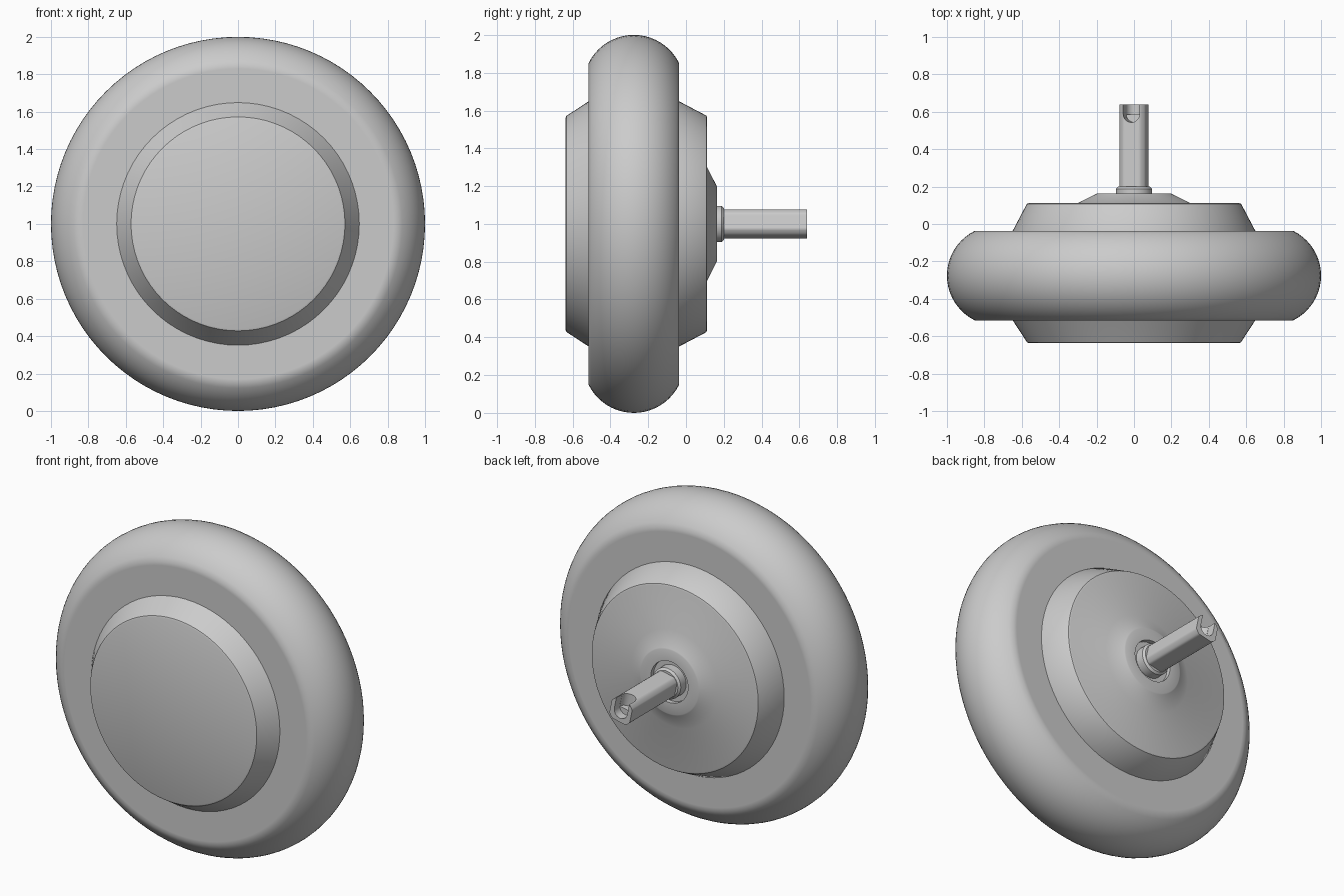
import bpy, bmesh, math
from mathutils import Matrix, Vector

if "Cube" in bpy.data.objects:
    bpy.data.objects.remove(bpy.data.objects["Cube"])

CZ = 1.0  # axle height
grey = bpy.data.materials.new("light_grey")
grey.diffuse_color = (0.6, 0.6, 0.6, 1)
grey.use_nodes = True
grey.node_tree.nodes["Principled BSDF"].inputs["Base Color"].default_value = grey.diffuse_color


def finish(name, bm, angle=30):
    bmesh.ops.remove_doubles(bm, verts=bm.verts, dist=1e-5)
    bmesh.ops.recalc_face_normals(bm, faces=bm.faces)
    me = bpy.data.meshes.new(name)
    bm.to_mesh(me)
    bm.free()
    ob = bpy.data.objects.new(name, me)
    bpy.context.collection.objects.link(ob)
    me.materials.append(grey)
    smooth(ob, angle)
    return ob


def smooth(ob, angle=30):
    bpy.ops.object.select_all(action='DESELECT')
    ob.select_set(True)
    bpy.context.view_layer.objects.active = ob
    bpy.ops.object.shade_smooth_by_angle(angle=math.radians(angle))


def lathe(name, profile, segs=72, closed=False, angle=30):
    """Spin (radius, y) points around the axle."""
    bm = bmesh.new()
    rings = []
    for r, y in profile:
        if r == 0:
            rings.append([bm.verts.new((0, y, CZ))] * segs)
        else:
            rings.append([bm.verts.new((r * math.cos(t), y, CZ + r * math.sin(t)))
                          for t in (2 * math.pi * i / segs for i in range(segs))])
    pairs = list(zip(rings, rings[1:]))
    if closed:
        pairs.append((rings[-1], rings[0]))
    for a, b in pairs:
        for i in range(segs):
            j = (i + 1) % segs
            bm.faces.new(list(dict.fromkeys((a[i], a[j], b[j], b[i]))))
    return finish(name, bm, angle)


def prism(name, pts, y0, y1):
    """Extrude an (x, z) outline along y."""
    bm = bmesh.new()
    f = bm.faces.new([bm.verts.new((x, y0, CZ + z)) for x, z in pts])
    out = bmesh.ops.extrude_face_region(bm, geom=[f])
    bmesh.ops.translate(bm, vec=(0, y1 - y0, 0),
                        verts=[v for v in out["geom"] if isinstance(v, bmesh.types.BMVert)])
    return finish(name, bm)


# Tyre: flat side walls and a round tread
Y0, Y1, R = -0.515, -0.037, 0.267
mid, half = (Y0 + Y1) / 2, (Y1 - Y0) / 2
end = math.asin(half / R)
tread = [(1 - R + R * math.cos(t), mid + R * math.sin(t))
         for t in (-end + 2 * end * i / 20 for i in range(21))]
lathe("tyre", [(0.60, Y0), (0.83, Y0)] + tread + [(0.83, Y1), (0.60, Y1)], 96, True)

# Hub casing with sloped shoulders, raised boss and a bearing groove
lathe("hub_casing", [
    (0, -0.637), (0.562, -0.637), (0.572, -0.633), (0.578, -0.623), (0.65, Y0 + 0.002),
    (0.65, Y1 - 0.002), (0.578, 0.098), (0.572, 0.108), (0.562, 0.112), (0.30, 0.112),
    (0.205, 0.160), (0.198, 0.163), (0.128, 0.163), (0.128, 0.135), (0, 0.135)])

# Collar at the foot of the axle
lathe("axle_collar", [(0, 0.13), (0.096, 0.13), (0.096, 0.188), (0.084, 0.2), (0, 0.2)], 40)

# Axle with flats, turned slightly about its own length
TILT = math.radians(12)


def turn(x, z):
    return (x * math.cos(TILT) - z * math.sin(TILT), x * math.sin(TILT) + z * math.cos(TILT))


outline = []
for i in range(64):
    t = 2 * math.pi * (i + 0.5) / 64
    x, z = 0.082 * math.cos(t), 0.082 * math.sin(t)
    outline.append(turn(max(-0.071, min(0.071, x)), max(-0.069, min(0.069, z))))
axle = prism("axle", outline, 0.15, 0.64)

# Round-bottomed wire channel cut into the axle end
r = 0.045
trough = [(r * math.cos(t), r * math.sin(t))
          for t in (math.pi + math.pi * i / 16 for i in range(17))]
trough += [(r, 0.15), (-r, 0.15)]
channel = prism("channel_cutter", [turn(*p) for p in trough], 0.585, 0.70)
bm = bmesh.new()
bmesh.ops.create_cone(bm, cap_ends=True, segments=32, radius1=r - 0.0005, radius2=r - 0.0005, depth=0.16)
bmesh.ops.transform(bm, verts=bm.verts, matrix=Matrix.Translation((0, 0.588, CZ))
                    @ Matrix.Rotation(-TILT, 4, 'Y') @ Matrix.Translation((0, 0, 0.07)))
channel_end = finish("channel_end_cutter", bm)
for cutter in (channel, channel_end):
    mod = axle.modifiers.new("cut", 'BOOLEAN')
    mod.operation = 'DIFFERENCE'
    mod.solver = 'EXACT'
    mod.object = cutter
    bpy.context.view_layer.objects.active = axle
    bpy.ops.object.modifier_apply(modifier=mod.name)
    bpy.data.objects.remove(cutter)
smooth(axle)
